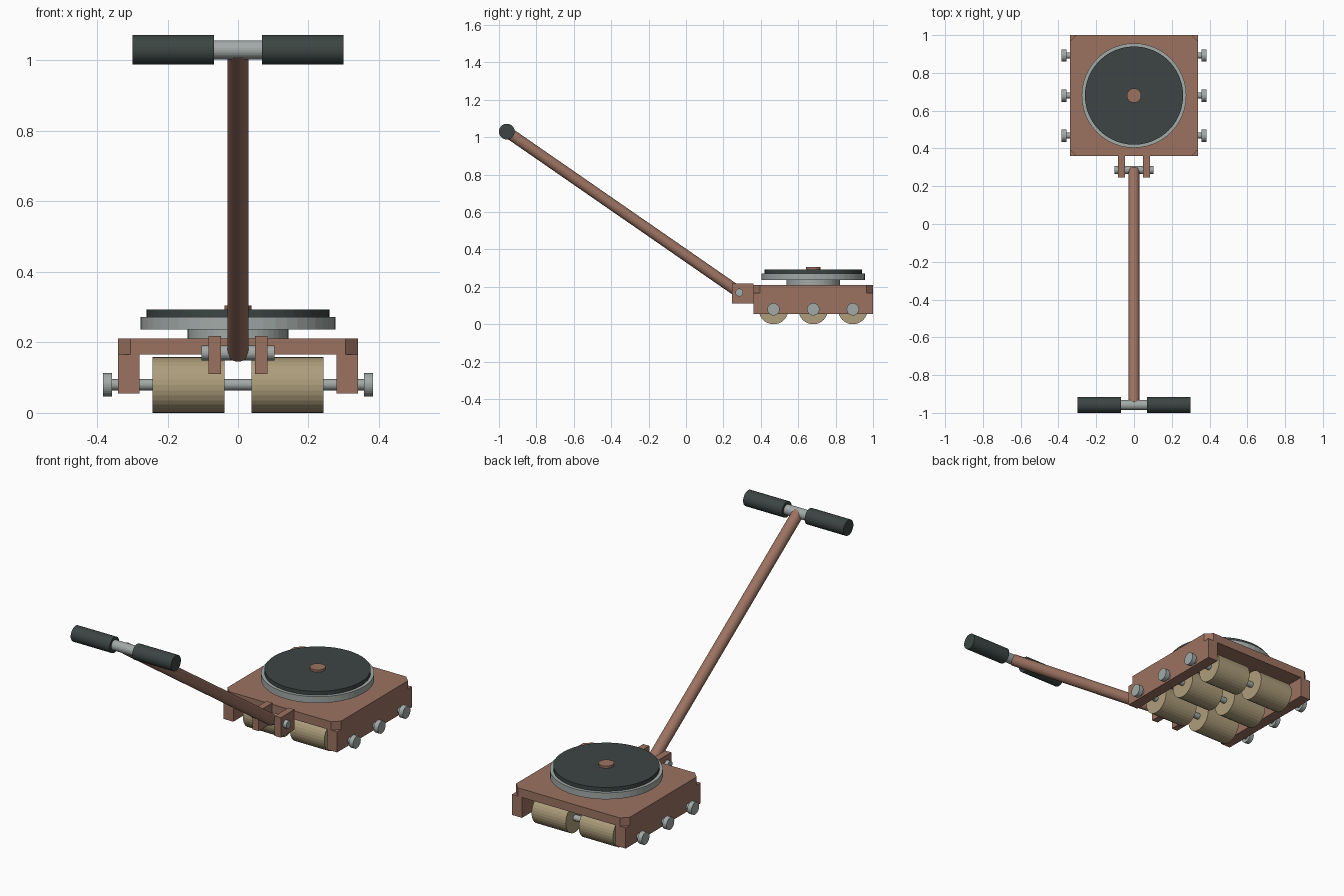
import bpy, bmesh
from mathutils import Vector

if "Cube" in bpy.data.objects:
    bpy.data.objects.remove(bpy.data.objects["Cube"])


def material(name, rgb):
    m = bpy.data.materials.new(name)
    m.diffuse_color = (*rgb, 1)
    m.use_nodes = True
    m.node_tree.nodes["Principled BSDF"].inputs["Base Color"].default_value = m.diffuse_color
    return m


COPPER = material("copper_paint", (0.33, 0.17, 0.12))
STEEL = material("steel", (0.36, 0.40, 0.39))
RUBBER = material("rubber", (0.045, 0.06, 0.057))
NYLON = material("roller_nylon", (0.42, 0.34, 0.20))


def finish(name, bm, mat):
    bmesh.ops.recalc_face_normals(bm, faces=bm.faces)
    me = bpy.data.meshes.new(name)
    bm.to_mesh(me)
    bm.free()
    me.materials.append(mat)
    ob = bpy.data.objects.new(name, me)
    bpy.context.collection.objects.link(ob)
    return ob


def box(name, lo, hi, mat, corner=0):
    """Box between two corners, optionally with its vertical edges chamfered."""
    lo, hi = Vector(lo), Vector(hi)
    bm = bmesh.new()
    bmesh.ops.create_cube(bm, size=1)
    for v in bm.verts:
        v.co = (lo + hi) / 2 + v.co * (hi - lo)
    if corner:
        edges = [e for e in bm.edges
                 if abs(e.verts[0].co.z - e.verts[1].co.z) > 1e-4]
        bmesh.ops.bevel(bm, geom=edges, offset=corner, segments=1, affect='EDGES')
    return finish(name, bm, mat)


def rod(name, a, b, r, mat, sides=32):
    """Flat-faced cylinder running from a to b."""
    a, b = Vector(a), Vector(b)
    d = b - a
    bm = bmesh.new()
    bmesh.ops.create_cone(bm, cap_ends=True, segments=sides, radius1=r,
                          radius2=r, depth=d.length)
    q = Vector((0, 0, 1)).rotation_difference(d)
    for v in bm.verts:
        v.co = q @ v.co + (a + b) / 2
    return finish(name, bm, mat)


CY = 0.68                                # deck centre
PIN = Vector((0, 0.285, 0.17))           # drawbar hinge
GRIP = Vector((0, -0.958, 1.03))         # handle centre

# Deck plate with clipped corners
box("deck_plate", (-0.34, 0.36, 0.165), (0.34, 1.0, 0.211), COPPER, corner=0.035)

# Turntable stack
for name, z0, z1, r, mat in (("turntable_base", 0.211, 0.238, 0.143, STEEL),
                             ("turntable_disc", 0.237, 0.272, 0.277, STEEL),
                             ("turntable_pad", 0.272, 0.293, 0.26, RUBBER),
                             ("turntable_hub", 0.290, 0.305, 0.038, COPPER)):
    rod(name, (0, CY, z0), (0, CY, z1), r, mat, 48)

# Axles
axle_rows = [(i, CY + (i - 1) * 0.212) for i in range(3)]
for i, y in axle_rows:
    rod(f"axle_{i}", (-0.37, y, 0.08), (0.37, y, 0.08), 0.016, STEEL, 24)

# Mirrored parts
for s, side in ((-1, "left"), (1, "right")):
    box(f"side_plate_{side}", (s * 0.28, 0.36, 0.055), (s * 0.34, 1.0, 0.166), COPPER)
    for i, y in axle_rows:
        rod(f"roller_{side}_{i}", (s * 0.039, y, 0.079), (s * 0.243, y, 0.079), 0.079, NYLON)
        rod(f"axle_cap_{side}_{i}", (s * 0.358, y, 0.08), (s * 0.383, y, 0.08), 0.033, STEEL)
    box(f"hinge_lug_{side}", (s * 0.048, 0.245, 0.11), (s * 0.084, 0.362, 0.218), COPPER)
    rod(f"grip_{side}", GRIP + Vector((s * 0.068, 0, 0)),
        GRIP + Vector((s * 0.30, 0, 0)), 0.042, RUBBER)

# Drawbar, hinge pin and handle bar
rod("hinge_pin", PIN - Vector((0.104, 0, 0)), PIN + Vector((0.104, 0, 0)), 0.021, STEEL, 24)
rod("drawbar", PIN, GRIP, 0.03, COPPER)
rod("handle_bar", GRIP - Vector((0.29, 0, 0)), GRIP + Vector((0.29, 0, 0)), 0.027, STEEL)
